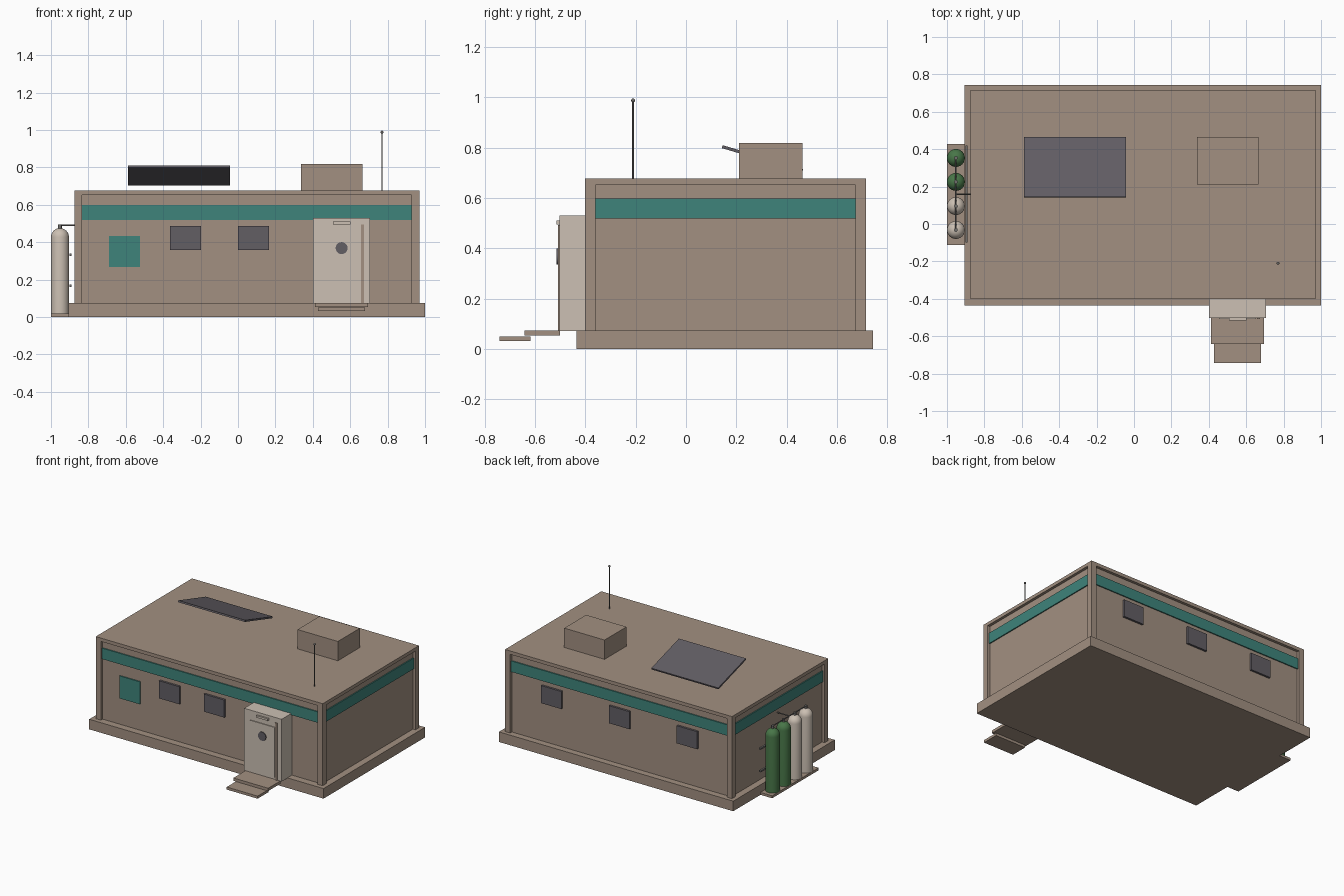
import bpy, bmesh, math
from mathutils import Vector

if "Cube" in bpy.data.objects:
    bpy.data.objects.remove(bpy.data.objects["Cube"])


def material(name, r, g, b):
    lin = [((c / 255 + 0.055) / 1.055) ** 2.4 for c in (r, g, b)]
    m = bpy.data.materials.new(name)
    m.diffuse_color = (*lin, 1)
    m.use_nodes = True
    m.node_tree.nodes["Principled BSDF"].inputs["Base Color"].default_value = m.diffuse_color
    return m


BROWN = material("warm_brown", 162, 144, 129)
TEAL = material("teal", 62, 132, 123)
CREAM = material("cream", 204, 192, 179)
GLASS = material("dark_glass", 98, 94, 100)
GREEN = material("tank_green", 72, 118, 72)
METAL = material("grey_metal", 112, 110, 108)


def finish(name, bm, mat, smooth=False):
    bmesh.ops.recalc_face_normals(bm, faces=bm.faces)
    me = bpy.data.meshes.new(name)
    bm.to_mesh(me)
    bm.free()
    me.materials.append(mat)
    ob = bpy.data.objects.new(name, me)
    bpy.context.collection.objects.link(ob)
    if smooth:
        bpy.ops.object.select_all(action='DESELECT')
        ob.select_set(True)
        bpy.context.view_layer.objects.active = ob
        bpy.ops.object.shade_smooth_by_angle(angle=math.radians(35))
    return ob


def box(name, x, y, z, mat):
    """Box from (min, max) ranges."""
    bm = bmesh.new()
    bmesh.ops.create_cube(bm, size=1)
    for v in bm.verts:
        v.co = [r[0] if c < 0 else r[1] for c, r in zip(v.co, (x, y, z))]
    return finish(name, bm, mat)


def rod(name, a, b, r, mat, n=12):
    """Cylinder between two points."""
    a, b = Vector(a), Vector(b)
    bm = bmesh.new()
    bmesh.ops.create_cone(bm, cap_ends=True, segments=n, radius1=r, radius2=r, depth=(b - a).length)
    q = (b - a).to_track_quat('Z', 'Y')
    for v in bm.verts:
        v.co = q @ v.co + (a + b) / 2
    return finish(name, bm, mat, True)


def lathe(name, loc, profile, mat, n=24):
    """Spin an (r, z) profile around a vertical axis."""
    bm = bmesh.new()
    vs = [bm.verts.new((r, 0, z)) for r, z in profile]
    es = [bm.edges.new(p) for p in zip(vs, vs[1:])]
    bmesh.ops.spin(bm, geom=vs + es, axis=(0, 0, 1), cent=(0, 0, 0), angle=math.tau, steps=n)
    bmesh.ops.remove_doubles(bm, verts=bm.verts, dist=1e-5)
    bmesh.ops.translate(bm, verts=bm.verts, vec=loc)
    return finish(name, bm, mat, True)


# Building shell: plinth, recessed walls, corner posts, roof slab
X0, X1, Y0, Y1 = -0.875, 0.97, -0.402, 0.716
ROOF, REC, POST = 0.677, 0.02, 0.042
box("plinth", (-0.905, 1.0), (-0.435, 0.744), (0, 0.074), BROWN)
box("walls", (X0 + REC, X1 - REC), (Y0 + REC, Y1 - REC), (0.07, 0.66), BROWN)
box("roof_slab", (X0, X1), (Y0, Y1), (0.652, ROOF), BROWN)
for i, x in enumerate((X0, X1 - POST)):
    for j, y in enumerate((Y0, Y1 - POST)):
        box(f"corner_post_{i}{j}", (x, x + POST), (y, y + POST), (0.07, 0.655), BROWN)

# Teal band running round all four walls
B = REC - 0.008
box("teal_band", (X0 + B, X1 - B), (Y0 + B, Y1 - B), (0.519, 0.599), TEAL)

# Windows and the teal wall plate
for i, x in enumerate((-0.281, 0.083)):
    box(f"front_window_{i}", (x - 0.083, x + 0.083), (Y0 + 0.005, Y0 + REC + 0.005), (0.358, 0.487), GLASS)
for i, x in enumerate((0.598, 0.045, -0.505)):
    box(f"back_window_{i}", (x - 0.083, x + 0.083), (Y1 - REC - 0.005, Y1 - 0.005), (0.358, 0.487), GLASS)
box("teal_wall_plate", (-0.69, -0.525), (Y0 + 0.012, Y0 + REC + 0.001), (0.268, 0.433), TEAL)

# Entrance porch with door, porthole, lamp and side bar
box("porch", (0.402, 0.706), (-0.502, -0.38), (0.072, 0.53), CREAM)
box("door_panel", (0.454, 0.652), (-0.508, -0.5), (0.088, 0.458), CREAM)
rod("porthole", (0.554, -0.5, 0.368), (0.554, -0.514, 0.368), 0.032, GLASS, 24)
box("door_lamp", (0.508, 0.602), (-0.515, -0.5), (0.495, 0.51), CREAM)
box("door_bar", (0.657, 0.673), (-0.509, -0.5), (0.072, 0.494), BROWN)

# Floating entrance steps
box("upper_step", (0.412, 0.695), (-0.642, -0.5), (0.053, 0.074), BROWN)
box("lower_step", (0.428, 0.679), (-0.742, -0.618), (0.031, 0.05), BROWN)

# Roof: equipment box, tilted panel, antenna
box("roof_unit", (0.337, 0.665), (0.21, 0.464), (ROOF - 0.005, 0.819), BROWN)
panel = box("solar_panel", (-0.272, 0.272), (-0.167, 0.167), (-0.006, 0.006), GLASS)
panel.location = (-0.316, 0.304, 0.757)
panel.rotation_euler.x = -math.radians(16.5)
rod("antenna_mast", (0.77, -0.21, ROOF - 0.005), (0.77, -0.21, 0.988), 0.004, METAL, 10)
tip = [(0.008 * math.sin(a), -0.008 * math.cos(a)) for a in [math.pi * k / 8 for k in range(9)]]
lathe("antenna_tip", (0.77, -0.21, 0.988), tip, METAL, 12)

# Gas tanks on a tray beside the left wall
TX, TR = -0.952, 0.048
YS = (0.353, 0.225, 0.096, -0.032)
box("tank_tray", (-1.0, -0.89), (-0.112, 0.428), (0, 0.018), BROWN)
dome = [(TR * math.cos(a), 0.427 + TR * math.sin(a)) for a in [math.pi / 2 * k / 8 for k in range(9)]]
for i, y in enumerate(YS):
    lathe(f"tank_{i}", (TX, y, 0), [(0, 0.017), (TR, 0.017)] + dome, GREEN if i < 2 else CREAM)
    rod(f"tank_valve_{i}", (TX, y, 0.465), (TX, y, 0.495), 0.01, METAL)

# Manifold pipe, wall branch and retaining rails
rod("manifold_pipe", (TX, YS[0], 0.49), (TX, YS[3], 0.49), 0.004, METAL, 8)
rod("branch_pipe", (TX, 0.16, 0.49), (X0 + REC + 0.005, 0.16, 0.49), 0.004, METAL, 8)
for i, z in enumerate((0.167, 0.333)):
    box(f"tank_rail_{i}", (-0.902, -0.889), (-0.1, 0.42), (z - 0.006, z + 0.006), METAL)
